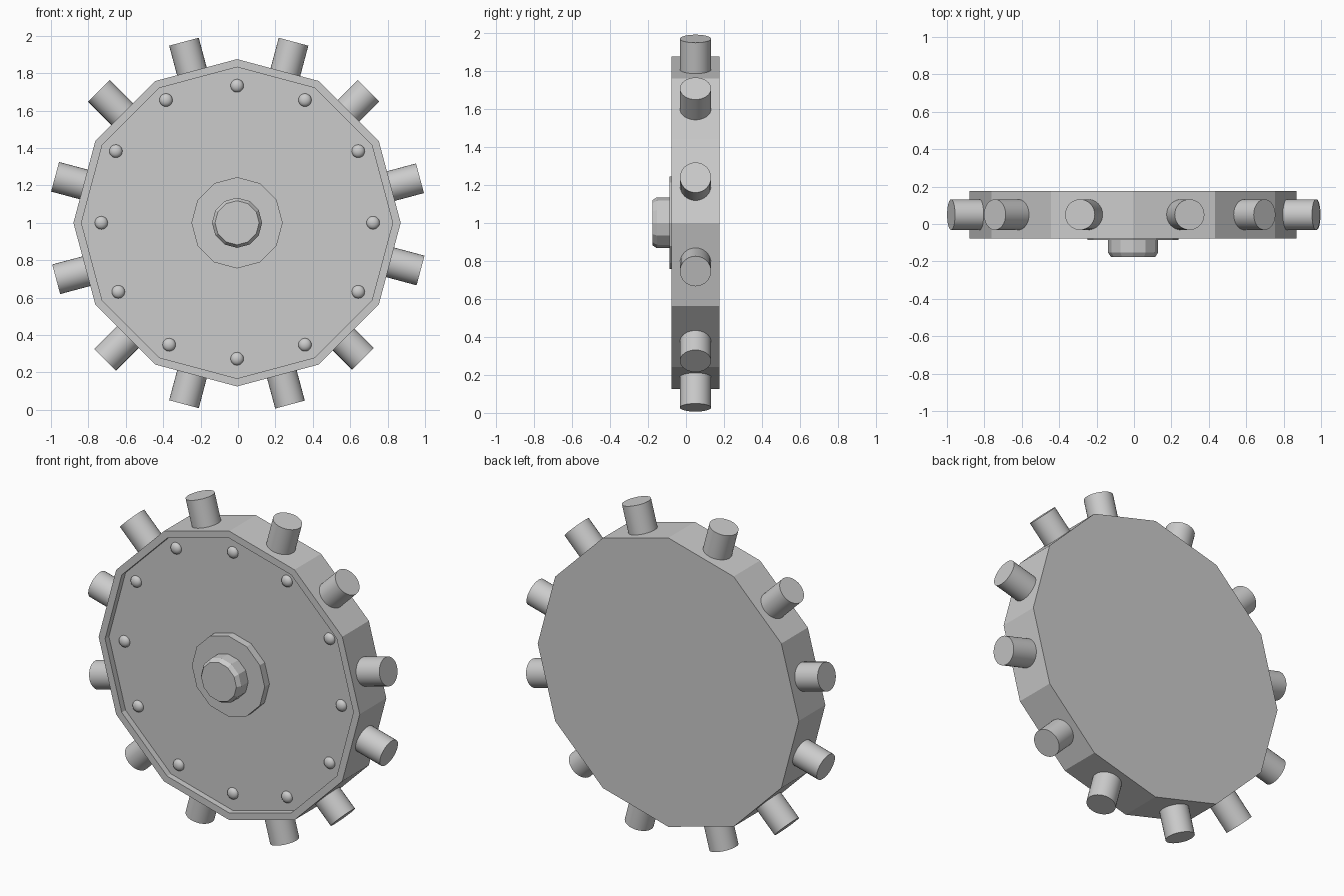
import bpy, bmesh, math
from mathutils import Matrix, Vector

if "Cube" in bpy.data.objects:
    bpy.data.objects.remove(bpy.data.objects["Cube"])

CX, CZ = -0.005, 1.0


def finish(name, bm, smooth=False):
    bmesh.ops.recalc_face_normals(bm, faces=bm.faces)
    me = bpy.data.meshes.new(name)
    bm.to_mesh(me)
    bm.free()
    ob = bpy.data.objects.new(name, me)
    bpy.context.collection.objects.link(ob)
    if smooth:
        bpy.ops.object.select_all(action='DESELECT')
        ob.select_set(True)
        bpy.context.view_layer.objects.active = ob
        bpy.ops.object.shade_smooth_by_angle(angle=math.radians(40))
    return ob


def lathe(name, profile, sides=12):
    """Closed solid turned round the y axis from (radius, y) points."""
    bm = bmesh.new()
    rings = []
    for r, y in profile:
        rings.append([bm.verts.new((CX + r * math.cos(2 * math.pi * k / sides), y,
                                    CZ + r * math.sin(2 * math.pi * k / sides)))
                      for k in range(sides)])
    for a, b in zip(rings, rings[1:]):
        for k in range(sides):
            n = (k + 1) % sides
            bm.faces.new((a[k], a[n], b[n], b[k]))
    bm.faces.new(rings[0])
    bm.faces.new(rings[-1])
    return finish(name, bm)


# Twelve-sided wheel with a recessed front panel
lathe("wheel_body", [(0.875, 0.177), (0.875, -0.077), (0.832, -0.077), (0.832, -0.04)])

# Hub: flange and chamfered cap
lathe("hub_flange", [(0.244, -0.03), (0.244, -0.086)])
lathe("hub_cap", [(0.134, -0.08), (0.134, -0.153), (0.118, -0.177)])

# Pegs round the rim: (x, z) of each outer end, relative to z = 1
PEG_ENDS = [(0.973, 0.238), (0.698, 0.706), (0.297, 0.968), (-0.289, 0.968),
            (-0.744, 0.706), (-0.978, 0.246), (-0.972, -0.302), (-0.711, -0.733),
            (-0.289, -0.97), (0.278, -0.972), (0.668, -0.727), (0.976, -0.255)]
PEG_LEN = 0.25
for k, (x, z) in enumerate(PEG_ENDS):
    a = math.radians(15 + 30 * k)
    d = Vector((math.cos(a), 0, math.sin(a)))
    mid = Vector((x, 0.05, CZ + z)) - d * PEG_LEN / 2
    bm = bmesh.new()
    bmesh.ops.create_cone(bm, cap_ends=True, segments=32, radius1=0.082, radius2=0.082,
                          depth=PEG_LEN,
                          matrix=Matrix.Translation(mid) @ d.to_track_quat('Z', 'Y').to_matrix().to_4x4())
    finish(f"peg_{k + 1}", bm, True)

# Domed rivets on the front panel
RIVETS = [(0.722, 0), (0.643, 0.383), (0.358, 0.656), (-0.005, 0.733),
          (-0.385, 0.656), (-0.653, 0.383), (-0.731, 0), (-0.64, -0.369),
          (-0.368, -0.652), (-0.005, -0.727), (0.358, -0.652), (0.643, -0.369)]
for k, (x, z) in enumerate(RIVETS):
    bm = bmesh.new()
    bmesh.ops.create_uvsphere(bm, u_segments=20, v_segments=10, radius=0.035,
                              matrix=Matrix.Translation((x, -0.04, CZ + z))
                              @ Matrix.Diagonal((1, 0.7, 1, 1)))
    finish(f"rivet_{k + 1}", bm, True)
